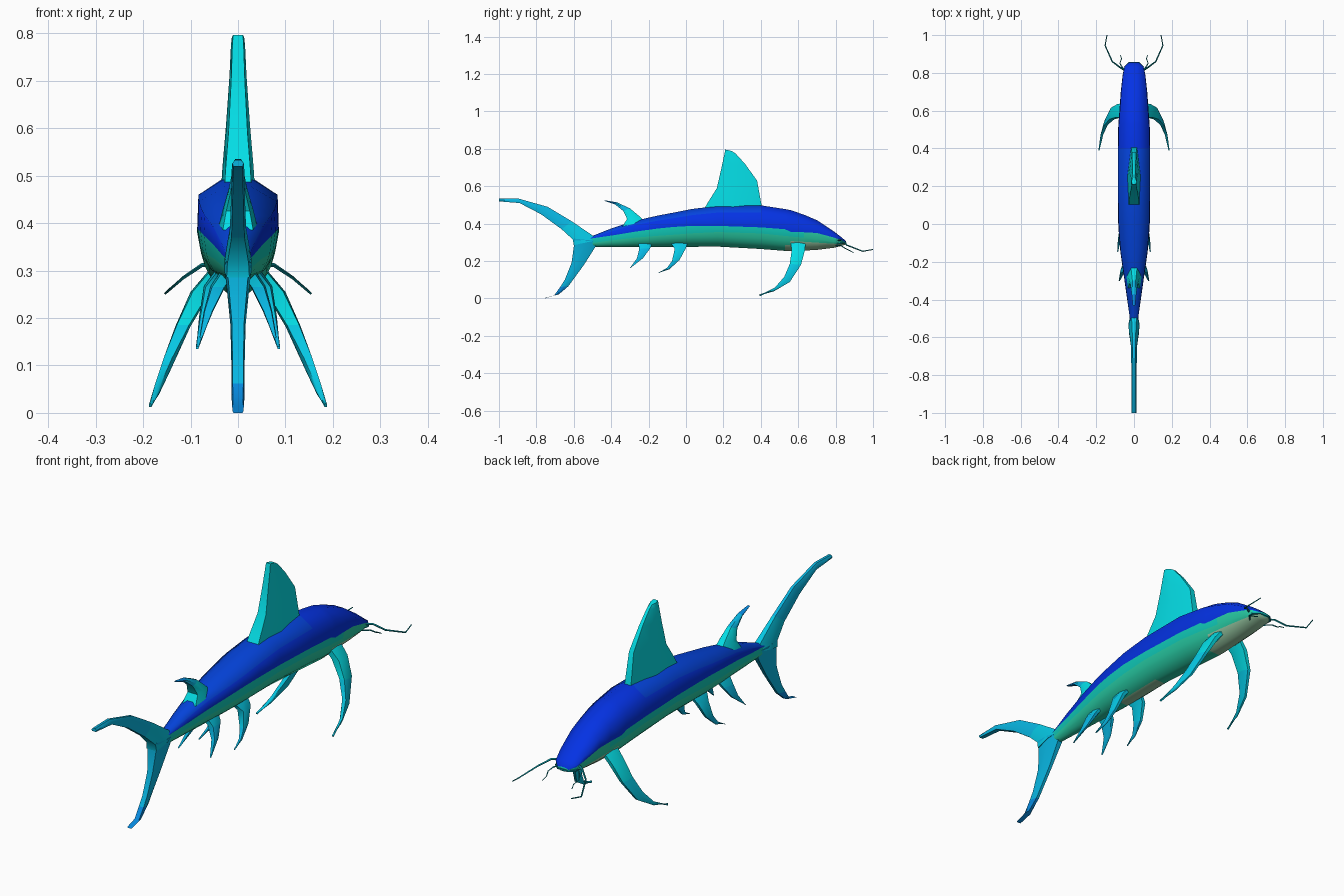
import bpy, bmesh, math
from mathutils import Vector


def lin(c):
    c /= 255
    return c / 12.92 if c <= 0.04045 else ((c + 0.055) / 1.055) ** 2.4


def mat(name, r, g, b):
    m = bpy.data.materials.new(name)
    m.diffuse_color = (lin(r), lin(g), lin(b), 1)
    return m


DEEP = mat("deep_blue", 4, 50, 228)
MID = mat("mid_blue", 4, 68, 222)
TEAL = mat("teal_green", 16, 204, 186)
GREEN = mat("sea_green", 40, 206, 166)
BEIGE = mat("pale_belly", 152, 202, 164)
CYAN = mat("cyan_fin", 4, 222, 230)
SKY = mat("sky_fin", 6, 200, 228)
AQUA = mat("aqua_fin", 8, 182, 226)
TIP = mat("blue_fin_tip", 6, 136, 220)
DARK = mat("mouth_teal", 6, 140, 150)


def loft(name, rings, mats, rule, mirror=False, angle=48):
    """Skin closed rings of points; rule(face centre, ring no., side no.) picks the material."""
    bm = bmesh.new()
    vs = [[bm.verts.new(p) for p in r] for r in rings]
    n = len(rings[0])
    for i in range(len(vs) - 1):
        for j in range(n):
            k = (j + 1) % n
            f = bm.faces.new((vs[i][j], vs[i][k], vs[i + 1][k], vs[i + 1][j]))
            f.material_index = rule(f.calc_center_median(), i, j)
    for i, r in ((0, vs[0]), (len(vs) - 2, vs[-1])):
        f = bm.faces.new(r)
        f.material_index = rule(f.calc_center_median(), i, 2)
    bmesh.ops.recalc_face_normals(bm, faces=bm.faces)
    me = bpy.data.meshes.new(name)
    bm.to_mesh(me)
    bm.free()
    ob = bpy.data.objects.new(name, me)
    bpy.context.collection.objects.link(ob)
    for m in mats:
        me.materials.append(m)
    bpy.ops.object.select_all(action='DESELECT')
    ob.select_set(True)
    bpy.context.view_layer.objects.active = ob
    bpy.ops.object.shade_smooth_by_angle(angle=math.radians(angle))
    if mirror:
        ob.modifiers.new("mirror", 'MIRROR')
    return ob


# Body stations: y, bottom z, top z, half width, height of the colour line
STATIONS = [(-.60, .285, .315, .016, .304), (-.50, .275, .335, .022, .322),
            (-.40, .274, .375, .036, .336), (-.28, .273, .415, .053, .356),
            (-.15, .273, .445, .072, .374), (-.07, .273, .460, .079, .382),
            (.03, .274, .480, .085, .388), (.17, .275, .497, .086, .388),
            (.40, .262, .500, .086, .380), (.53, .252, .480, .083, .370),
            (.56, .251, .474, .080, .356), (.63, .254, .450, .075, .354),
            (.70, .258, .420, .070, .350), (.79, .270, .360, .060, .326),
            (.832, .280, .327, .051, .312), (.855, .289, .307, .026, .301)]


def body_ring(y, b, t, w, line):
    h = t - b
    half = [(.30 * w, t - .01 * h), (.97 * w, b + .83 * h), (w, line), (.93 * w, b + .36 * h),
            (.84 * w, b + .25 * h), (.70 * w, b + .15 * h), (.30 * w, b + .01 * h)]
    return [(x, y, z) for x, z in half] + [(-x, y, z) for x, z in reversed(half)]


def body_colour(c, i, j):
    s = -1 if j == 13 else min(j, 12 - j)
    if s <= 1:                       # back
        return 0 if c.y > .45 or s == 1 else 1
    if s == 2:                       # flank
        return 3 if .6 < c.y < .83 else 2
    if s == 3:                       # lower flank
        return 3
    if s in (4, 5):                  # cheek and throat
        return 4 if c.y > (.57 if s == 4 else .5) else 3
    return 4 if c.y > .5 or -.1 < c.y < .2 or c.y < -.5 else 3


loft("body", [body_ring(*s) for s in STATIONS], [DEEP, MID, TEAL, GREEN, BEIGE], body_colour,
     angle=75)

# Mouth slit: thin plate across the snout
loft("mouth", [[(x, y, z) for x, y in ((-.048, .80), (.048, .80), (.052, .834),
                                       (.026, .858), (-.026, .858), (-.052, .834))]
               for z in (.293, .299)], [DARK], lambda c, i, j: 0)


def fin(name, sections, mats, rule=lambda c, i, j: 0, mirror=False):
    """Sections: leading y, z, trailing y, z, centre x, half thickness."""
    rings = []
    for ly, lz, ty, tz, x, w in sections:
        a, b = Vector((x, ly, lz)), Vector((x, ty, tz))
        m = a.lerp(b, .5)
        rings.append([a + Vector((.45 * w, 0, 0)), m + Vector((w, 0, 0)), b + Vector((.8 * w, 0, 0)),
                      b - Vector((.8 * w, 0, 0)), m - Vector((w, 0, 0)), a - Vector((.45 * w, 0, 0))])
    return loft(name, rings, mats, rule, mirror)


fin("dorsal_fin", [(.41, .47, .09, .465, 0, .036), (.40, .52, .115, .51, 0, .033),
                   (.38, .63, .165, .59, 0, .025), (.315, .72, .19, .70, 0, .018),
                   (.265, .775, .205, .77, 0, .015), (.245, .788, .21, .796, 0, .013)], [CYAN])

fin("rear_back_fin", [(-.22, .41, -.34, .385, 0, .040), (-.25, .44, -.315, .425, 0, .031),
                      (-.30, .482, -.335, .467, 0, .019), (-.37, .514, -.38, .503, 0, .012),
                      (-.435, .525, -.435, .521, 0, .006)],
    [CYAN, AQUA, TIP], lambda c, i, j: (0, 0, 1, 2)[min(i, 3)])

fin("upper_tail_fin", [(-.46, .315, -.60, .285, 0, .030), (-.50, .337, -.605, .315, 0, .028),
                       (-.61, .412, -.665, .37, 0, .017), (-.74, .490, -.775, .45, 0, .014),
                       (-.90, .535, -.89, .51, 0, .013), (-1.0, .533, -1.0, .519, 0, .012)],
    [SKY, AQUA], lambda c, i, j: int(i > 1))

fin("lower_tail_fin", [(-.46, .305, -.60, .32, 0, .030), (-.485, .275, -.60, .275, 0, .025),
                       (-.545, .18, -.612, .19, 0, .016), (-.60, .105, -.648, .10, 0, .014),
                       (-.63, .064, -.672, .062, 0, .014), (-.68, .022, -.705, .016, 0, .013),
                       (-.75, .004, -.755, 0, 0, .011)],
    [AQUA, TIP], lambda c, i, j: int(i > 3))

# Paired fins, mirrored across the body
fin("pectoral_fin", [(.64, .30, .56, .30, .040, .022), (.635, .255, .565, .255, .078, .022),
                     (.615, .18, .555, .185, .116, .016), (.555, .088, .525, .115, .148, .011),
                     (.47, .038, .475, .058, .170, .007), (.39, .020, .395, .012, .185, .003)],
    [CYAN, SKY], lambda c, i, j: int(i > 1), True)

fin("pelvic_fin", [(.01, .30, -.08, .295, .030, .020), (.0, .27, -.06, .265, .054, .018),
                   (-.035, .205, -.075, .20, .070, .012), (-.09, .155, -.10, .165, .080, .006),
                   (-.145, .14, -.147, .135, .086, .003)],
    [SKY, AQUA], lambda c, i, j: int(i > 1), True)

fin("rear_belly_fin", [(-.18, .30, -.255, .295, .020, .018), (-.19, .27, -.25, .265, .042, .016),
                       (-.23, .215, -.262, .215, .062, .010),
                       (-.298, .162, -.303, .158, .078, .003)],
    [SKY, AQUA], lambda c, i, j: int(i > 0), True)


# Whiskers: thin lofted rods, mirrored
def whisker(name, pts, r):
    rings = []
    for i, p in enumerate(pts):
        d = (Vector(pts[min(i + 1, len(pts) - 1)]) - Vector(pts[max(i - 1, 0)])).normalized()
        u = d.cross(Vector((0, 0, 1))).normalized()
        v = d.cross(u)
        k = r * (1 - .5 * i / (len(pts) - 1))
        rings.append([Vector(p) + k * (u * math.cos(a) + v * math.sin(a))
                      for a in (0, math.pi / 2, math.pi, 1.5 * math.pi)])
    loft(name, rings, [DARK], lambda c, i, j: 0, True)


whisker("long_whisker", [(.045, .81, .312), (.075, .83, .312), (.115, .86, .285),
                         (.153, .945, .252), (.143, 1.0, .262)], .005)
whisker("short_whisker", [(.035, .80, .285), (.062, .83, .282), (.075, .85, .268),
                          (.066, .875, .256), (.072, .895, .245)], .0035)
